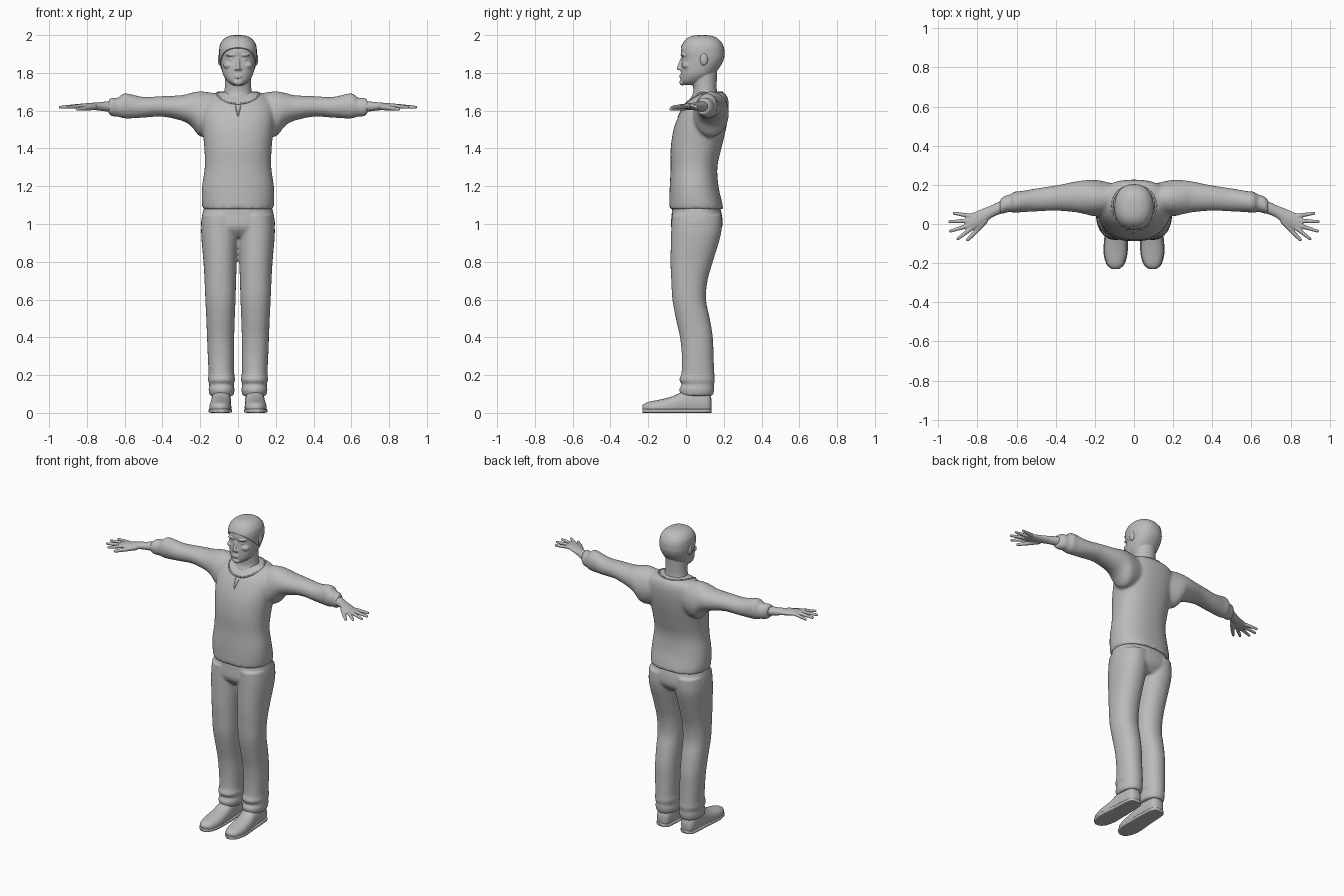
import bpy, bmesh, math
from mathutils import Vector, Matrix

cube = bpy.data.objects.get("Cube")
if cube:
    bpy.data.objects.remove(cube, do_unlink=True)

grey = bpy.data.materials.new("plain grey")
grey.use_nodes = True
grey.diffuse_color = (0.5, 0.5, 0.5, 1)
for node in grey.node_tree.nodes:
    if node.type == 'BSDF_PRINCIPLED':
        node.inputs["Base Color"].default_value = grey.diffuse_color
        node.inputs["Roughness"].default_value = 0.8


def resample(stations, steps=5):
    """Catmull-Rom interpolation through the given cross-sections."""
    out = []
    last = len(stations) - 1
    for i in range(last):
        a, b, c, d = (stations[max(0, min(last, i + k))] for k in (-1, 0, 1, 2))
        for s in range(steps):
            t = s / steps
            out.append([q + t / 2 * (r - p + t * (2 * p - 5 * q + 4 * r - w + t * (3 * (q - r) + w - p)))
                        for p, q, r, w in zip(a, b, c, d)])
    return out + [list(stations[last])]


def loft(bm, axis, stations, side=1, power=2.0, count=32):
    """Rings along an axis; a station is (position, low, high, low, high)."""
    rings = []
    for pos, a0, a1, b0, b1 in resample(stations):
        ring = []
        for k in range(count):
            ang = math.tau * k / count
            ca, sa = math.cos(ang), math.sin(ang)
            u = (a0 + a1) / 2 + (a1 - a0) / 2 * math.copysign(abs(ca) ** (2 / power), ca)
            v = (b0 + b1) / 2 + (b1 - b0) / 2 * math.copysign(abs(sa) ** (2 / power), sa)
            x, y, z = {"x": (pos, u, v), "y": (u, pos, v), "z": (u, v, pos)}[axis]
            ring.append(bm.verts.new((x * side, y, z)))
        rings.append(ring)
    for low, high in zip(rings, rings[1:]):
        for k in range(count):
            n = (k + 1) % count
            bm.faces.new((low[k], low[n], high[n], high[k]))
    bm.faces.new(rings[0])
    bm.faces.new(rings[-1])


def ball(bm, centre, radii):
    m = Matrix.Translation(centre) @ Matrix.Diagonal((*radii, 1))
    bmesh.ops.create_uvsphere(bm, u_segments=20, v_segments=12, radius=1, matrix=m)


def finger(bm, start, end, r0, r1):
    a, b = Vector(start), Vector(end)
    turn = (b - a).to_track_quat('Z', 'Y').to_matrix().to_4x4()
    bmesh.ops.create_cone(bm, cap_ends=True, segments=14, radius1=r0, radius2=r1,
                          depth=(b - a).length, matrix=Matrix.Translation((a + b) / 2) @ turn)
    ball(bm, a, (r0,) * 3)
    ball(bm, b, (r1,) * 3)


def finish(name, bm, voxel=0, smooth=0):
    """Turn a bmesh into an object, fusing its overlapping solids if asked."""
    bmesh.ops.recalc_face_normals(bm, faces=bm.faces)
    for f in bm.faces:
        f.smooth = True
    mesh = bpy.data.meshes.new(name)
    bm.to_mesh(mesh)
    bm.free()
    mesh.materials.append(grey)
    obj = bpy.data.objects.new(name, mesh)
    bpy.context.collection.objects.link(obj)
    if voxel:
        mod = obj.modifiers.new("fuse", 'REMESH')
        mod.mode, mod.voxel_size, mod.use_smooth_shade = 'VOXEL', voxel, True
    if smooth:
        mod = obj.modifiers.new("soften", 'SMOOTH')
        mod.factor, mod.iterations = 0.5, smooth
    return obj


# Sweater: body and both sleeves fused
bm = bmesh.new()
body = [(1.08, .187, -.088, .198), (1.12, .192, -.088, .19), (1.2, .19, -.086, .172),
        (1.3, .176, -.081, .166), (1.4, .178, -.081, .187), (1.5, .188, -.066, .211),
        (1.58, .195, -.036, .224), (1.64, .185, .0, .226), (1.68, .15, .04, .215), (1.7, .09, .06, .19)]
loft(bm, "z", [(z, -w, w, f, b) for z, w, f, b in body], power=2.3, count=48)
sleeve = [(.08, .06, .2, 1.5, 1.685), (.19, .04, .225, 1.46, 1.702), (.25, .05, .224, 1.52, 1.694),
          (.3, .06, .217, 1.547, 1.682), (.4, .068, .197, 1.568, 1.677), (.5, .064, .182, 1.563, 1.673),
          (.58, .06, .168, 1.558, 1.69), (.61, .056, .166, 1.56, 1.69), (.635, .062, .15, 1.568, 1.668),
          (.66, .055, .145, 1.568, 1.67), (.685, .05, .125, 1.58, 1.662)]
for side in (1, -1):
    loft(bm, "x", sleeve, side)
sweater = finish("sweater", bm, .009, 5)

# Trousers: hips and two legs with a rolled cuff
bm = bmesh.new()
hips = [(1.12, .17, -.07, .17), (1.05, .189, -.076, .19), (.98, .19, -.078, .19), (.93, .11, -.04, .15)]
loft(bm, "z", [(z, -w, w, f, b) for z, w, f, b in hips], power=2.3)
leg = [(1.05, -.01, .19, -.075, .19), (.95, -.005, .195, -.079, .186), (.8, .006, .183, -.082, .142),
       (.7, .01, .177, -.078, .114), (.6, .013, .173, -.072, .106), (.5, .017, .168, -.054, .126),
       (.4, .02, .164, -.032, .142), (.3, .02, .16, -.022, .146), (.21, .02, .156, -.024, .15),
       (.175, .015, .159, -.036, .153), (.15, .023, .152, -.022, .148), (.125, .018, .156, -.036, .15),
       (.09, .024, .15, -.026, .142)]
for side in (1, -1):
    loft(bm, "z", leg, side, power=2.2)
finish("trousers", bm, .008, 4)

# Shoes with flat soles
shoe = [(-.23, .08, .11, .02, .04), (-.215, .06, .13, .0, .052), (-.19, .046, .143, -.01, .06),
        (-.14, .036, .152, -.015, .07), (-.07, .036, .148, -.015, .088), (-.02, .036, .143, -.015, .112),
        (.04, .038, .14, -.015, .13), (.1, .042, .135, -.015, .12), (.125, .052, .125, -.005, .1),
        (.135, .07, .105, .02, .07)]
for side, word in ((1, "left"), (-1, "right")):
    bm = bmesh.new()
    loft(bm, "y", shoe, side, power=2.4)
    for v in bm.verts:
        v.co.z = max(v.co.z, 0)
    finish(word + "_shoe", bm)
    # Welt running around the shoe just above the ground
    bm = bmesh.new()
    loft(bm, "y", [(y, a - .004, b + .004, 0, .022) for y, a, b, _, _ in shoe], side, power=5)
    finish(word + "_sole", bm)

# Hands: wrist, palm and spread digits fused
palm = [(.6, .07, .14, 1.59, 1.65), (.68, .052, .118, 1.594, 1.65), (.73, .03, .095, 1.6, 1.645),
        (.78, -.008, .075, 1.605, 1.641), (.83, -.034, .055, 1.61, 1.637), (.86, -.03, .042, 1.613, 1.633)]
digits = [((.84, .042), (.92, .055)), ((.85, .016), (.942, .012)), ((.845, -.008), (.938, -.036)),
          ((.835, -.025), (.9, -.076))]
for side, word in ((1, "left"), (-1, "right")):
    bm = bmesh.new()
    loft(bm, "x", palm, side)
    for (x0, y0), (x1, y1) in digits:
        finger(bm, (x0 * side, y0, 1.624), (x1 * side, y1, 1.618), .012, .008)
    finger(bm, (.765 * side, .015, 1.62), (.815 * side, -.045, 1.612), .018, .012)
    finger(bm, (.815 * side, -.045, 1.612), (.85 * side, -.08, 1.608), .012, .009)
    finish(word + "_hand", bm, .004, 3)

# Head: neck, skull, jaw and facial features fused
skull = [(1.735, .028, -.012, .045), (1.755, .055, -.026, .09), (1.79, .079, -.028, .145),
         (1.84, .09, -.026, .183), (1.875, .094, -.022, .197), (1.9, .095, -.027, .199),
         (1.925, .094, -.025, .197), (1.95, .088, -.014, .187), (1.975, .069, .006, .165),
         (1.99, .04, .035, .135), (1.995, .012, .07, .1)]
bm = bmesh.new()
loft(bm, "z", [(1.58, -.1, .1, .02, .19), (1.66, -.088, .088, .025, .185), (1.7, -.073, .073, .038, .165),
               (1.75, -.069, .069, .035, .163), (1.82, -.07, .07, .03, .165)])
loft(bm, "z", [(z, -w, w, f, b) for z, w, f, b in skull], power=2.25)
finger(bm, (0, -.02, 1.875), (0, -.038, 1.825), .009, .011)
ball(bm, (0, -.02, 1.75), (.026, .015, .017))
for z in (1.777, 1.787):
    ball(bm, (0, -.025, z), (.024, .01, .0055))
for side in (1, -1):
    ball(bm, (.01 * side, -.03, 1.82), (.01, .01, .008))
    ball(bm, (.036 * side, -.012, 1.894), (.028, .018, .008))
    ball(bm, (.036 * side, -.008, 1.872), (.014, .012, .007))
    ball(bm, (.05 * side, .005, 1.84), (.028, .026, .02))
    ball(bm, (.096 * side, .095, 1.872), (.011, .021, .033))
finish("head", bm, .004, 3)

# Hair: a slightly larger cap cut along the hairline
bm = bmesh.new()
loft(bm, "z", [(z + .005, -w - .005, w + .005, f - .004, b + .005) for z, w, f, b in skull], power=2.25)
cut = bmesh.ops.bisect_plane(bm, geom=bm.verts[:] + bm.edges[:] + bm.faces[:], clear_inner=True,
                             plane_co=(0, -.03, 1.936), plane_no=(0, .67, .74))
bmesh.ops.edgeloop_fill(bm, edges=[e for e in cut["geom_cut"] if isinstance(e, bmesh.types.BMEdge)])
hair = finish("hair", bm)
bpy.context.view_layer.objects.active = hair
hair.select_set(True)
bpy.ops.object.shade_smooth_by_angle(angle=math.radians(40))

# Neckline and front slit, laid on the sweater surface
bpy.context.view_layer.update()
surface = sweater.evaluated_get(bpy.context.evaluated_depsgraph_get())


def trim(name, points, radius, closed):
    curve = bpy.data.curves.new(name, 'CURVE')
    curve.dimensions, curve.bevel_depth, curve.bevel_resolution = '3D', radius, 2
    spline = curve.splines.new('POLY')
    spline.points.add(len(points) - 1)
    for p, co in zip(spline.points, points):
        hit, place, _, _ = surface.closest_point_on_mesh(co)
        p.co = (*(place if hit else co), 1)
    spline.use_cyclic_u = closed
    curve.materials.append(grey)
    bpy.context.collection.objects.link(bpy.data.objects.new(name, curve))


angles = [math.tau * k / 40 for k in range(40)]
trim("neckline", [Vector((.105 * math.cos(a), .1 + .1 * math.sin(a), 1.67 + .035 * math.sin(a)))
                  for a in angles], .005, True)
for side, word in ((1, "left"), (-1, "right")):
    trim(word + "_slit_edge", [Vector((.014 * side * (1 - t / 6), -.01 - .003 * t, 1.625 - .011 * t))
                               for t in range(7)], .003, False)
